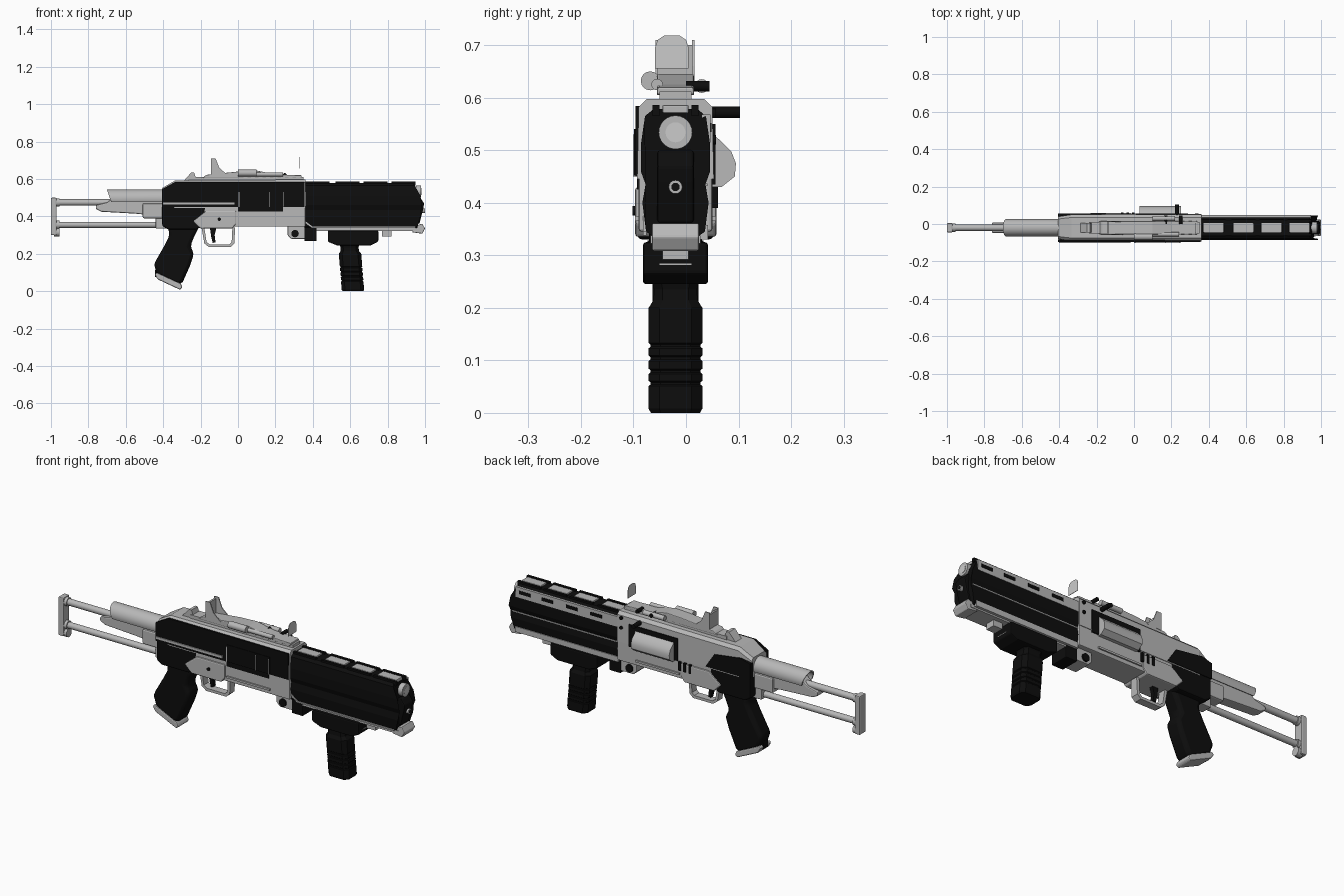
import bpy, bmesh, math
from mathutils import Vector

CY = -0.02  # centre plane of the body


def material(name, v):
    m = bpy.data.materials.new(name)
    m.diffuse_color = (v, v, v, 1)
    return m


GRAY = material("light_gray", 0.48)
BLACK = material("black", 0.004)
GLASS = material("pale_glass", 0.6)


def finish(name, bm, mat, bevel=0, smooth=False):
    bmesh.ops.recalc_face_normals(bm, faces=bm.faces)
    me = bpy.data.meshes.new(name)
    bm.to_mesh(me)
    bm.free()
    me.materials.append(mat)
    ob = bpy.data.objects.new(name, me)
    bpy.context.collection.objects.link(ob)
    if bevel:
        b = ob.modifiers.new("bevel", 'BEVEL')
        b.width, b.segments, b.limit_method = bevel, 2, 'ANGLE'
    if smooth:
        bpy.ops.object.select_all(action='DESELECT')
        ob.select_set(True)
        bpy.context.view_layer.objects.active = ob
        bpy.ops.object.shade_smooth_by_angle(angle=math.radians(35))
    return ob


def loft(name, rings, mat, bevel=0, smooth=False):
    bm = bmesh.new()
    vs = [[bm.verts.new(p) for p in r] for r in rings]
    n = len(rings[0])
    for a, b in zip(vs, vs[1:]):
        for i in range(n):
            bm.faces.new((a[i], a[(i + 1) % n], b[(i + 1) % n], b[i]))
    bm.faces.new(vs[0])
    bm.faces.new(vs[-1])
    return finish(name, bm, mat, bevel, smooth)


def side(name, pts, y0, y1, mat, bevel=0, smooth=False):
    """Side profile in x, z pushed out from y0 to y1."""
    return loft(name, [[(x, y, z) for x, z in pts] for y in (y0, y1)], mat, bevel, smooth)


def box(name, x0, x1, y0, y1, z0, z1, mat, bevel=0):
    return side(name, [(x0, z0), (x1, z0), (x1, z1), (x0, z1)], y0, y1, mat, bevel)


def rod(name, a, b, r, mat, n=16, r2=None):
    a, b = Vector(a), Vector(b)
    q = (b - a).to_track_quat('Z', 'Y')
    ang = [math.tau * i / n for i in range(n)]
    rings = [[p + q @ Vector((math.cos(t) * s, math.sin(t) * s, 0)) for t in ang]
             for p, s in ((a, r), (b, r if r2 is None else r2))]
    return loft(name, rings, mat, 0, True)


def xrod(name, x0, x1, y, z, r, mat, n=16):
    return rod(name, (x0, y, z), (x1, y, z), r, mat, n)


def sym(half):
    """Mirror a half section of (width, z) about the centre plane."""
    return [(CY + w, z) for w, z in half] + [(CY - w, z) for w, z in reversed(half)]


# --- Folding stock: end plate, two rods, cheek tube, rod housing
box("stock_end_plate", -1.0, -0.97, -0.045, 0.005, 0.30, 0.50, GRAY, 0.005)
for z in (0.315, 0.355, 0.475):
    xrod("stock_end_collar", -0.985, -0.955, CY, z, 0.022, GRAY)
xrod("stock_upper_rod", -0.97, -0.4, CY, 0.475, 0.017, GRAY)
xrod("stock_lower_rod", -0.97, -0.2, CY, 0.355, 0.016, GRAY)
arc = [(0.046 * math.sin(t), 0.495 + 0.048 * math.cos(t)) for t in
       [math.pi * i / 10 * 0.62 for i in range(11)]]
inner = [(w * 0.86, 0.495 + (z - 0.495) * 0.86) for w, z in arc]
half_shell = [(CY - w, z) for w, z in reversed(arc)] + [(CY + w, z) for w, z in arc[1:]]
half_shell += [(CY + w, z) for w, z in reversed(inner)] + [(CY - w, z) for w, z in inner[1:]]
loft("stock_cheek_shell", [[(x + (0 if x > -0.5 else -0.35 * (0.54 - z) * -1), y, z)
     for y, z in half_shell] for x in (-0.70, -0.40)], GRAY, 0, True)
side("stock_rod_housing", [(-0.76, 0.44), (-0.73, 0.425), (-0.55, 0.415), (-0.4, 0.40),
     (-0.4, 0.51), (-0.66, 0.505), (-0.70, 0.475), (-0.76, 0.46)], -0.048, 0.008, GRAY, 0.006)
box("stock_socket", -0.51, -0.39, -0.058, 0.018, 0.39, 0.47, GRAY, 0.008)
box("stock_lower_socket", -0.44, -0.38, -0.05, 0.01, 0.335, 0.41, GRAY, 0.005)

# --- Receiver shell with chamfered roof and sloped rear
half = [(0.073, 0.445), (0.070, 0.582), (0.055, 0.597)]
section = sym(half)


def ring(x, drop, inset):
    return [(x, CY + (y - CY) * inset, z - drop * (z > 0.5)) for y, z in section]


loft("receiver", [ring(-0.405, 0.045, 0.85), ring(-0.335, 0.004, 1), ring(0.36, 0, 1)], GRAY)
side("receiver_left_panel", [(-0.405, 0.45), (0.355, 0.45), (0.355, 0.584), (-0.335, 0.584),
     (-0.405, 0.545)], -0.096, -0.085, BLACK)
box("left_panel_stripe", -0.40, -0.02, -0.101, -0.09, 0.463, 0.475, GRAY)
box("left_window_frame", 0.0, 0.25, -0.099, -0.095, 0.452, 0.54, BLACK)
for x in (0.005, 0.17, 0.245):
    box("left_window_rib", x - 0.002, x + 0.002, -0.101, -0.096, 0.45, 0.53, GRAY)

# --- Right side: black rear wedge, ejection port, curved cover, charging handle
side("right_rear_wedge", [(-0.406, 0.45), (-0.15, 0.45), (-0.20, 0.525), (-0.35, 0.545),
     (-0.406, 0.53)], 0.03, 0.056, BLACK)
box("ejection_port", 0.01, 0.29, 0.045, 0.056, 0.435, 0.55, BLACK)
loft("ejection_cover", [[(x, y, z) for y, z in ((0.04, 0.53), (0.058, 0.525), (0.086, 0.498),
     (0.095, 0.475), (0.093, 0.45), (0.068, 0.43), (0.04, 0.43))] for x in (0.03, 0.25)],
     GRAY, 0, True)
rod("charging_handle", (0.23, 0.04, 0.572), (0.23, 0.103, 0.572), 0.011, BLACK)
for z in (0.57, 0.52):
    rod("front_pin", (0.335, 0.04, z), (0.335, 0.057, z), 0.009, BLACK, 12)

# --- Lower receiver, trigger housing and front latch block
side("lower_receiver", [(-0.26, 0.37), (-0.18, 0.345), (0.36, 0.345), (0.36, 0.45), (-0.26, 0.455)],
     -0.09, 0.05, GRAY, 0.005)
side("trigger_housing", [(-0.24, 0.375), (-0.2, 0.335), (-0.03, 0.335), (-0.01, 0.36),
     (-0.01, 0.43), (-0.17, 0.43)], -0.097, 0.058, GRAY, 0.006)
box("left_black_insert", 0.0, 0.24, -0.093, -0.088, 0.425, 0.45, BLACK)
box("lower_shelf", 0.0, 0.25, -0.097, 0.057, 0.365, 0.375, GRAY)
for x in (-0.07, -0.04, -0.01):
    box("right_slot", x, x + 0.014, 0.05, 0.061, 0.39, 0.435, BLACK)
rod("selector_pin", (-0.1, -0.102, 0.385), (-0.1, 0.0, 0.385), 0.009, BLACK, 12)
side("latch_block", [(0.265, 0.36), (0.265, 0.30), (0.285, 0.28), (0.36, 0.28), (0.36, 0.36)],
     -0.065, 0.025, GRAY, 0.004)
rod("latch_pin", (0.305, -0.073, 0.308), (0.305, 0.033, 0.308), 0.02, BLACK)
box("latch_hook", 0.355, 0.42, -0.07, 0.03, 0.268, 0.36, BLACK, 0.005)

# --- Trigger and guard
guard = [(-0.195, 0.34), (-0.18, 0.255), (-0.155, 0.236), (-0.04, 0.236), (-0.02, 0.255), (-0.015, 0.34)]
hole = [(-0.03, 0.34), (-0.034, 0.262), (-0.047, 0.25), (-0.15, 0.25), (-0.168, 0.262), (-0.18, 0.34)]
side("trigger_guard", guard + hole, -0.04, 0.0, GRAY)
side("trigger", [(-0.15, 0.34), (-0.115, 0.34), (-0.125, 0.30), (-0.12, 0.262), (-0.135, 0.258),
     (-0.143, 0.29)], -0.03, -0.01, BLACK)

# --- Pistol grip with butt cap
side("grip_frame", [(-0.405, 0.46), (-0.405, 0.35), (-0.375, 0.33), (-0.22, 0.33), (-0.19, 0.355),
     (-0.17, 0.46)], -0.092, 0.052, BLACK, 0.008)
side("pistol_grip", [(-0.38, 0.36), (-0.365, 0.30), (-0.39, 0.25), (-0.45, 0.145), (-0.43, 0.085),
     (-0.32, 0.03), (-0.295, 0.05), (-0.255, 0.14), (-0.235, 0.2), (-0.255, 0.24), (-0.235, 0.29),
     (-0.20, 0.36)], -0.064, 0.024, BLACK, 0.018, True)
side("grip_cap", [(-0.445, 0.088), (-0.43, 0.064), (-0.31, 0.008), (-0.297, 0.02), (-0.305, 0.04),
     (-0.435, 0.1)], -0.066, 0.026, GRAY, 0.006)
box("grip_spur", -0.445, -0.40, -0.04, 0.0, 0.075, 0.115, BLACK, 0.005)

# --- Handguard with sculpted nose
hg = sym([(0.042, 0.335), (0.056, 0.345), (0.063, 0.40), (0.057, 0.435), (0.066, 0.46),
          (0.066, 0.51), (0.058, 0.565), (0.042, 0.578)])
nose = {0.335: 0.955, 0.345: 0.96, 0.40: 0.975, 0.435: 0.98, 0.46: 0.985, 0.51: 0.975,
        0.565: 0.945, 0.578: 0.935}
loft("handguard", [[(0.355, y, z) for y, z in hg], [(nose[z], y, z) for y, z in hg]], BLACK)
for x0 in (0.36, 0.52, 0.67, 0.82):
    box("top_rail_pad", x0 + 0.01, x0 + 0.12, -0.045, 0.005, 0.57, 0.586, GRAY, 0.003)
    box("top_rail_edge", x0, x0 + 0.13, -0.064, -0.05, 0.565, 0.586, BLACK)
    box("top_rail_edge", x0, x0 + 0.13, 0.01, 0.024, 0.565, 0.586, BLACK)
# gray upper plate with vents on the right side
box("right_upper_plate", 0.36, 0.945, 0.03, 0.047, 0.515, 0.568, GRAY)
for x in (0.45, 0.59, 0.73, 0.86):
    box("right_vent", x, x + 0.065, 0.04, 0.049, 0.535, 0.552, BLACK)
box("right_groove_line", 0.36, 0.97, 0.036, 0.041, 0.432, 0.437, GRAY)
side("left_accent_line", [(0.36, 0.375), (0.40, 0.345), (0.95, 0.345), (0.95, 0.338),
     (0.395, 0.338), (0.36, 0.365)], -0.082, -0.075, GRAY)
# underside plate and nose lip
box("underside_plate", 0.36, 0.97, -0.068, 0.028, 0.322, 0.338, GRAY)
box("right_lower_strip", 0.36, 0.95, 0.0, 0.042, 0.33, 0.358, GRAY)
side("nose_lip", [(0.93, 0.315), (0.985, 0.308), (1.0, 0.335), (0.985, 0.362), (0.95, 0.35)],
     -0.065, 0.025, GRAY, 0.004)
box("underside_lug", 0.77, 0.82, -0.045, 0.005, 0.292, 0.33, GRAY)
side("nose_block", [(0.94, 0.37), (0.97, 0.36), (0.99, 0.44), (0.995, 0.47), (0.975, 0.50),
     (0.94, 0.50)], -0.055, 0.015, BLACK, 0.006)

# --- Muzzle tubes
xrod("muzzle", 0.9, 0.972, CY, 0.534, 0.026, GRAY, 24)
xrod("muzzle_ring", 0.952, 0.978, CY, 0.534, 0.032, GRAY, 24)
xrod("muzzle_plug", 0.97, 0.98, CY, 0.534, 0.019, GLASS, 24)
xrod("lower_tube", 0.97, 0.999, CY, 0.43, 0.013, GRAY)
xrod("lower_tube_bore", 0.98, 1.0, CY, 0.43, 0.008, BLACK)

# --- Front grip: mount plate, neck and ribbed column
side("grip_mount", [(0.48, 0.325), (0.48, 0.265), (0.53, 0.245), (0.71, 0.245), (0.75, 0.265),
     (0.75, 0.325)], -0.082, 0.042, BLACK, 0.006)


def column(z, s):
    pts = [(1, .6), (.7, 1), (-.7, 1), (-1, .6), (-1, -.6), (-.7, -1), (.7, -1), (1, -.6)]
    c = 0.605 + 0.02 * (0.25 - z) / 0.25 - 0.01
    return [(c + px * 0.06 * s, CY + py * 0.051 * s, z) for px, py in pts]


profile = [(0.26, 0.95), (0.235, 0.8), (0.215, 0.82), (0.20, 1)]
for z in (0.128, 0.104, 0.079, 0.056):
    profile += [(z + 0.005, 1), (z + 0.002, 0.93), (z - 0.002, 0.93), (z - 0.005, 1)]
profile += [(0.008, 1), (0.0, 0.92)]
loft("front_grip", [column(z, s) for z, s in profile], BLACK)
box("mount_marks", 0.748, 0.752, -0.05, 0.01, 0.281, 0.284, GRAY)

# --- Roof: rear sight, rail and optic
side("rear_sight", [(-0.29, 0.59), (-0.25, 0.635), (-0.235, 0.635), (-0.22, 0.59)],
     -0.045, 0.005, GRAY)
box("roof_rail", -0.24, 0.35, -0.05, 0.01, 0.59, 0.612, GRAY)
for i in range(8):
    x = 0.03 + i * 0.04
    box("rail_tooth", x, x + 0.022, -0.055, 0.015, 0.605, 0.62, GRAY)
side("optic_base", [(-0.19, 0.605), (-0.17, 0.622), (0.0, 0.64), (0.1, 0.645), (0.2, 0.625),
     (0.34, 0.62), (0.34, 0.605)], -0.055, 0.015, GRAY, 0.004)
for y in (-0.058, 0.011):
    side("sight_hood_wall", [(-0.145, 0.62), (-0.145, 0.71), (-0.12, 0.71), (-0.10, 0.66),
         (-0.06, 0.625)], y, y + 0.005, GRAY)
box("sight_hood_back", -0.145, -0.135, -0.055, 0.013, 0.62, 0.70, GRAY)
xrod("optic_side_tube", 0.0, 0.1, -0.068, 0.632, 0.018, GRAY)
xrod("optic_side_lamp", 0.1, 0.24, -0.055, 0.625, 0.011, GRAY)
xrod("optic_right_pin", 0.1, 0.22, 0.03, 0.622, 0.013, GRAY)
for x in (0.17, 0.25):
    rod("optic_clamp_knob", (x, 0.0, 0.622), (x, 0.045, 0.622), 0.01, BLACK, 12)

# floating reticle pane with rounded top
pane = [(0.005, 0.655), (0.005, 0.695), (0.0, 0.71), (-0.012, 0.718), (-0.042, 0.718),
        (-0.054, 0.71), (-0.059, 0.695), (-0.059, 0.655)]
loft("reticle_pane", [[(x, y, z) for y, z in pane] for x in (0.329, 0.331)], GLASS)
